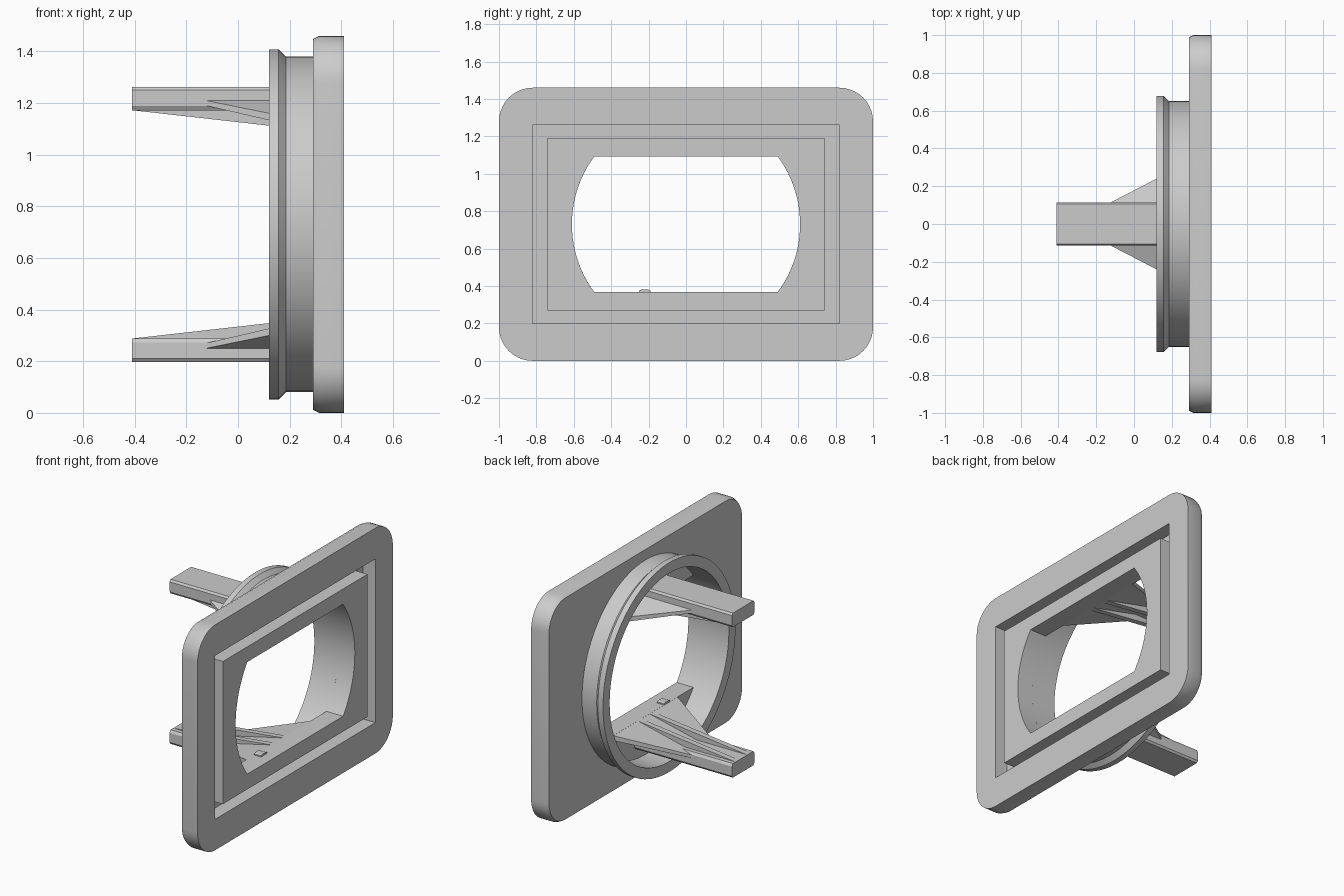
import bpy, bmesh
from math import sin, cos, pi, asin

if "Cube" in bpy.data.objects:
    bpy.data.objects.remove(bpy.data.objects["Cube"])

CZ = 0.73  # height of the bore axis


def finish(name, bm):
    bmesh.ops.recalc_face_normals(bm, faces=bm.faces)
    me = bpy.data.meshes.new(name)
    bm.to_mesh(me)
    bm.free()
    ob = bpy.data.objects.new(name, me)
    bpy.context.collection.objects.link(ob)
    return ob


def loft(name, sections):
    """Skin closed rings of points and cap both ends."""
    bm = bmesh.new()
    rings = [[bm.verts.new(p) for p in s] for s in sections]
    n = len(rings[0])
    for a, b in zip(rings, rings[1:]):
        for i in range(n):
            j = (i + 1) % n
            bm.faces.new((a[i], a[j], b[j], b[i]))
    bm.faces.new(rings[0])
    bm.faces.new(rings[-1])
    return finish(name, bm)


def prism(name, outline, x0, x1):
    return loft(name, [[(x, y, z) for y, z in outline] for x in (x0, x1)])


def rect(hy, z0, z1):
    return [(-hy, z0), (hy, z0), (hy, z1), (-hy, z1)]


def rounded(inset, r=0.18, steps=10):
    pts = []
    for k, (sy, sz) in enumerate([(1, 1), (-1, 1), (-1, -1), (1, -1)]):
        for i in range(steps + 1):
            a = (k + i / steps) * pi / 2
            pts.append((sy * (1 - r) + (r - inset) * cos(a),
                        CZ + sz * (0.73 - r) + (r - inset) * sin(a)))
    return pts


def cut(target, cutter):
    m = target.modifiers.new("cut", 'BOOLEAN')
    m.operation, m.object, m.solver = 'DIFFERENCE', cutter, 'EXACT'
    bpy.context.view_layer.objects.active = target
    bpy.ops.object.modifier_apply(modifier=m.name)
    bpy.data.objects.remove(cutter)


def smooth(ob):
    bpy.ops.object.select_all(action='DESELECT')
    ob.select_set(True)
    bpy.context.view_layer.objects.active = ob
    bpy.ops.object.shade_smooth_by_angle(angle=0.45)


# face plate with a chamfered back edge
plate = loft("face_plate", [[(x, y, z) for y, z in rounded(i)]
                            for x, i in ((0.29, 0.012), (0.315, 0), (0.41, 0))])

# rectangular groove in the front of the plate
groove = prism("groove_cutter", rect(0.82, 0.2, 1.26), 0.32, 0.5)
cut(groove, prism("island_cutter", rect(0.74, 0.268, 1.192), 0.2, 0.6))
cut(plate, groove)

# window: a circle with flat top and bottom
R, H = 0.61, 0.363
lim = asin(H / R)
window = []
for base in (0, pi):
    for i in range(25):
        a = base - lim + 2 * lim * i / 24
        window.append((R * cos(a), CZ + R * sin(a)))
cut(plate, prism("window_cutter", window, 0.2, 0.6))
smooth(plate)

# flanged ring behind the plate, turned about the x axis
profile = [(0.12, R), (0.12, 0.678), (0.157, 0.678), (0.185, 0.65), (0.295, 0.65), (0.295, R)]
N = 96
bm = bmesh.new()
rings = [[bm.verts.new((x, r * cos(2 * pi * i / N), CZ + r * sin(2 * pi * i / N)))
          for i in range(N)] for x, r in profile]
for k in range(len(rings)):
    a, b = rings[k], rings[(k + 1) % len(rings)]
    for i in range(N):
        j = (i + 1) % N
        bm.faces.new((a[i], a[j], b[j], b[i]))
smooth(finish("flanged_ring", bm))

# arms: chamfered bar, flared gusset and two tapering ribs, mirrored to the top
bar = [(-0.105, 0.197), (0.105, 0.197), (0.115, 0.21), (0.115, 0.272),
       (0.105, 0.288), (-0.105, 0.288), (-0.115, 0.272), (-0.115, 0.21)]


def gusset_section(x, hy, edge, top):
    return [(x, y, z) for y, z in ((-0.115, 0.25), (0.115, 0.25), (hy, edge),
                                   (hy, top), (-hy, top), (-hy, edge))]


def mirror_up(ob):
    for v in ob.data.vertices:
        v.co.z = 2 * CZ - v.co.z
    ob.data.flip_normals()


for side in ("lower", "upper"):
    parts = [
        prism(side + "_arm", bar, -0.41, 0.295),
        loft(side + "_gusset", [gusset_section(-0.12, 0.116, 0.251, 0.271),
                                gusset_section(0.293, 0.33, 0.335, 0.367)]),
    ]
    for tag, y in (("left", -0.06), ("right", 0.06)):
        parts.append(loft(f"{side}_{tag}_rib", [
            [(x, y - 0.018, 0.26), (x, y + 0.018, 0.26),
             (x, y + 0.018, top), (x, y - 0.018, top)]
            for x, top in ((-0.41, 0.288), (0.293, 0.367))]))
    if side == "upper":
        for p in parts:
            mirror_up(p)

# small locating bump on the window sill
prism("sill_bump", [(-0.25, 0.36), (-0.19, 0.36), (-0.19, 0.375),
                    (-0.2, 0.38), (-0.24, 0.38), (-0.25, 0.375)], 0.29, 0.34)
